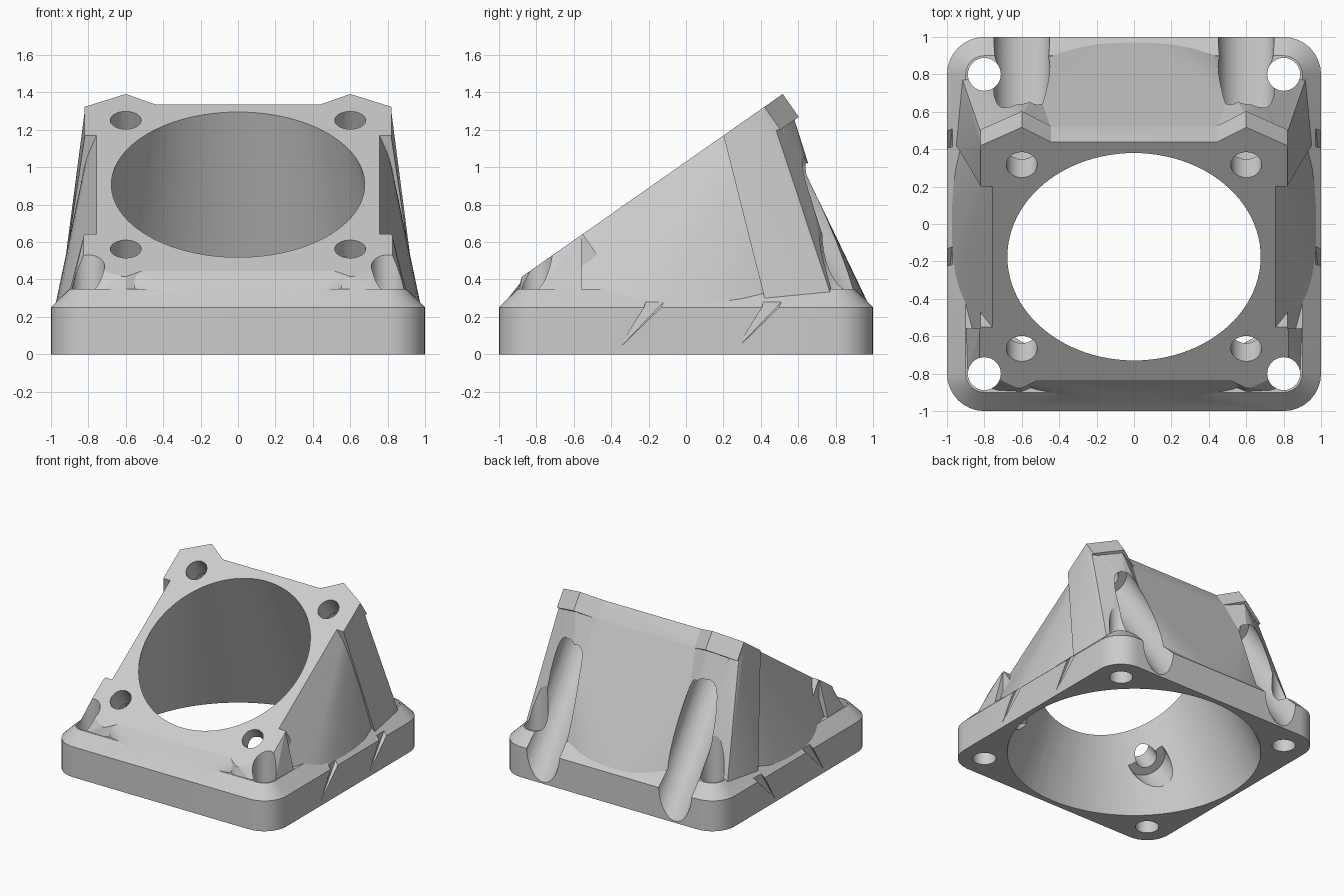
import bpy, bmesh, math
from mathutils import Vector, Matrix

old = bpy.data.objects.get("Cube")
if old:
    bpy.data.objects.remove(old, do_unlink=True)

TILT = math.radians(35)
CENTRE = Vector((0, -0.175, 0.907))
TOP = Matrix.Translation(CENTRE) @ Matrix.Rotation(TILT, 4, 'X')
BOLT = 0.6
OVER = 0.02   # bodies rise this far above the rim plane before trimming

grey = bpy.data.materials.new("light grey")
grey.use_nodes = True
grey.diffuse_color = (0.6, 0.6, 0.6, 1)
grey.node_tree.nodes["Principled BSDF"].inputs["Base Color"].default_value = (0.6, 0.6, 0.6, 1)


def make_object(name, bm):
    bmesh.ops.recalc_face_normals(bm, faces=bm.faces)
    mesh = bpy.data.meshes.new(name)
    bm.to_mesh(mesh)
    bm.free()
    mesh.materials.append(grey)
    obj = bpy.data.objects.new(name, mesh)
    bpy.context.collection.objects.link(obj)
    return obj


def hull(name, points):
    bm = bmesh.new()
    for p in points:
        bm.verts.new(p)
    bmesh.ops.convex_hull(bm, input=bm.verts)
    loose = [v for v in bm.verts if not v.link_faces]
    bmesh.ops.delete(bm, geom=loose, context='VERTS')
    return make_object(name, bm)


def loft(name, *rings):
    bm = bmesh.new()
    loops = [[bm.verts.new(p) for p in r] for r in rings]
    n = len(loops[0])
    for a, b in zip(loops, loops[1:]):
        for i in range(n):
            j = (i + 1) % n
            bm.faces.new((a[i], a[j], b[j], b[i]))
    bm.faces.new(loops[0][::-1])
    bm.faces.new(loops[-1])
    return make_object(name, bm)


def ring(radius, z=0, n=48):
    return [Vector((radius * math.cos(math.tau * i / n),
                    radius * math.sin(math.tau * i / n), z)) for i in range(n)]


def rod(name, radius, z0, z1, matrix, n=32):
    return loft(name, [matrix @ p for p in ring(radius, z0, n)],
                [matrix @ p for p in ring(radius, z1, n)])


def combine(target, other, operation):
    bpy.context.view_layer.objects.active = target
    before = len(target.data.vertices)
    for solver in ('MANIFOLD', 'EXACT'):
        mod = target.modifiers.new("join", 'BOOLEAN')
        mod.object = other
        mod.operation = operation
        mod.solver = solver
        try:
            bpy.ops.object.modifier_apply(modifier=mod.name)
        except RuntimeError:
            target.modifiers.clear()
        if len(target.data.vertices) != before:
            break
    bpy.data.objects.remove(other, do_unlink=True)


def rounded_square(half, radius, z, steps=8):
    pts = []
    for q in range(4):
        mid = math.pi / 4 + q * math.pi / 2
        c = half - radius
        cx, cy = math.copysign(c, math.cos(mid)), math.copysign(c, math.sin(mid))
        for i in range(steps + 1):
            a = q * math.pi / 2 + i * math.pi / 2 / steps
            pts.append((cx + radius * math.cos(a), cy + radius * math.sin(a), z))
    return pts


# Base flange with a sloped shoulder
duct = loft("angled_duct_adapter", rounded_square(1, 0.2, 0), rounded_square(1, 0.2, 0.25),
            rounded_square(0.9, 0.1, 0.35))

# Tapered shell from a bulged square up to the tilted rim
POWER = 2.6
foot = []
for p in ring(1, 0, 64):
    s = 0.975 / (abs(p.x) ** POWER + abs(p.y) ** POWER) ** (1 / POWER)
    foot.append((p.x * s, p.y * s, 0.27))
low_foot = [(x, y, 0.15) for x, y, z in foot]
rim = [TOP @ Vector((sx * 0.748, y, z)) for sx in (-1, 1)
       for y, z in ((-0.735, OVER), (0.748, OVER), (0.748, -0.14))]
combine(duct, hull("shell", foot + low_foot + rim), 'UNION')

# Bolt bosses as thick rim plates, each carried by a corner pillar
boss = [(0.82, 0.46), (0.82, 0.725), (0.6, 0.845), (0.43, 0.74), (0.43, 0.46)]
back_post = [(0.817, 0.462, 0.01), (0.817, 0.705, 0.01), (0.817, 0.705, -0.14),
             (0.6, 0.82, -0.14), (0.44, 0.745, -0.14), (0.44, 0.47, 0.01)]
front_post = [(x, -y, 0.01) for x, y in boss]
back_foot = [(0.95, 0.42), (0.92, 0.78), (0.72, 0.855), (0.43, 0.88), (0.5, 0.5)]
front_foot = [(0.91, -0.56), (0.9, -0.82), (0.8, -0.9), (0.6, -0.91), (0.5, -0.85), (0.6, -0.6)]
for side in (-1, 1):
    for end, feet, head in ((1, back_foot, back_post), (-1, front_foot, front_post)):
        plate = [TOP @ Vector((side * x, end * y, z)) for x, y in boss for z in (OVER, -0.15)]
        if end > 0:   # the rear plate fades into the pillar on its inner side
            plate = [TOP @ Vector((side * x, y, z)) for x, y in boss
                     for z in (OVER, -0.15 if y > 0.5 else -0.01)]
        combine(duct, hull("boss", plate), 'UNION')
        post = [TOP @ Vector((side * x, y, z)) for x, y, z in head]
        post += [Vector((side * x, y, 0.3)) for x, y in feet]
        combine(duct, hull("pillar", post), 'UNION')

# Trim everything flush with the tilted rim plane
block = [TOP @ Vector((x, y, z)) for x in (-2, 2) for y in (-2, 2) for z in (0, 1)]
combine(duct, hull("trim", block), 'DIFFERENCE')

# Main bore, round at the base and round in the tilted rim
lower = ring(0.955, 0, 96)
upper = [TOP @ p for p in ring(0.677, 0, 96)]
bore = loft("bore", [a + (a - b) * 0.05 for a, b in zip(lower, upper)],
            [b + (b - a) * 0.05 for a, b in zip(lower, upper)])
combine(duct, bore, 'DIFFERENCE')

for sx in (-1, 1):
    for sy in (-1, 1):
        # Tilted bolt hole and its wide tool channel
        at = TOP @ Matrix.Translation((sx * BOLT, sy * BOLT, 0))
        combine(duct, rod("bolt_hole", 0.083, -0.4, 0.2, at), 'DIFFERENCE')
        combine(duct, rod("tool_channel", 0.15, -1.6, -0.17, at), 'DIFFERENCE')
        # Vertical mounting hole
        at = Matrix.Translation((sx * 0.8, sy * 0.8, 0))
        combine(duct, rod("mount_hole", 0.088, -0.1, 1.5, at), 'DIFFERENCE')
    # Slanted nicks in the side of the flange
    for y in (-0.35, 0.28):
        nick = [(sx * 0.999, y, 0.04)]
        nick += [(sx * x, y + d, z) for d in (0.14, 0.24) for x, z in ((1.02, 0.26), (0.97, 0.29))]
        nick += [(sx * 1.02, y, 0.035), (sx * 1.02, y + 0.2, 0.31)]
        combine(duct, hull("nick", nick), 'DIFFERENCE')

# Smooth the round walls and keep the edges crisp
bpy.ops.object.select_all(action='DESELECT')
duct.select_set(True)
bpy.context.view_layer.objects.active = duct
bpy.ops.object.shade_smooth_by_angle(angle=math.radians(16))
